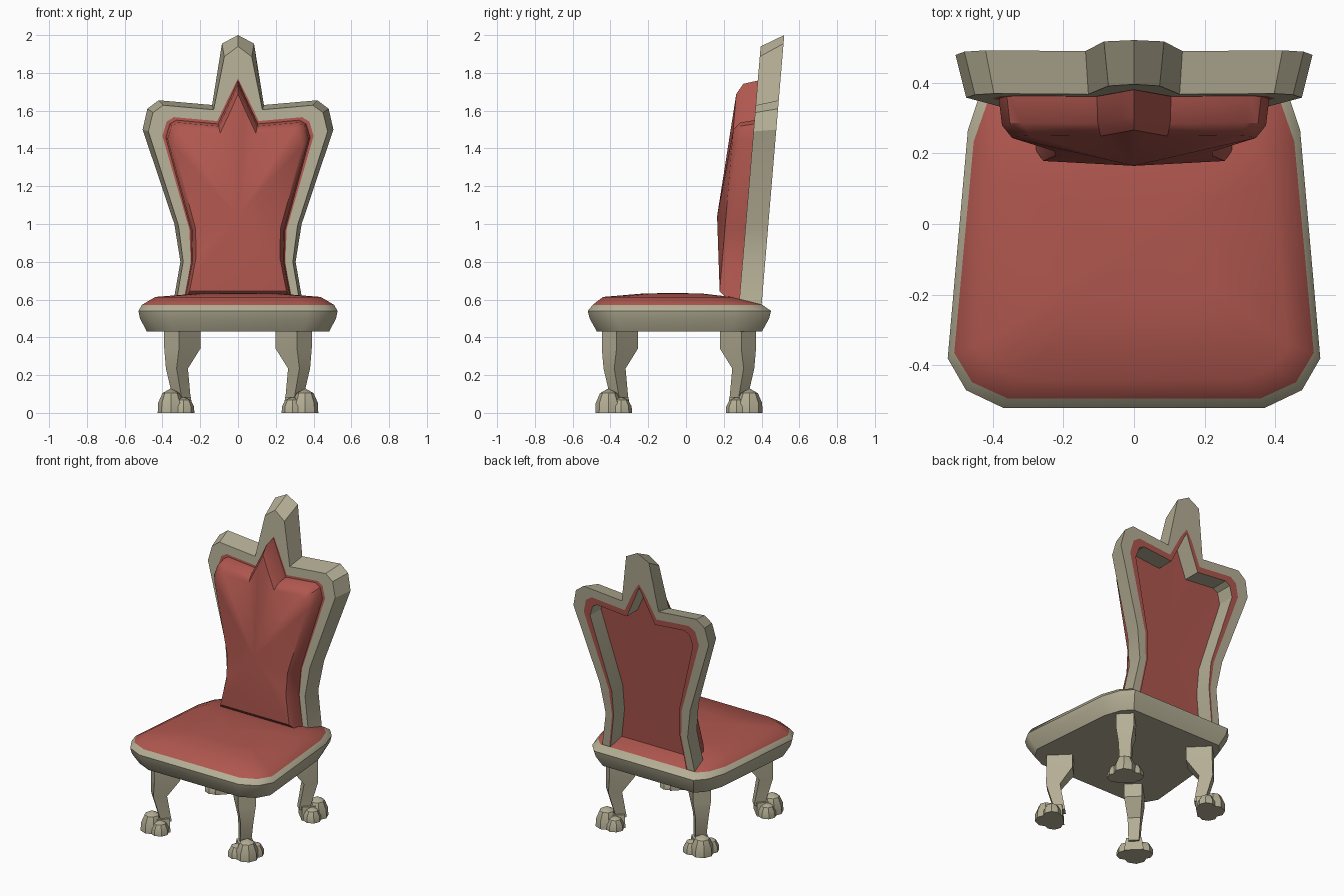
import bpy, bmesh, math
from mathutils import Vector

cube = bpy.data.objects.get("Cube")
if cube:
    bpy.data.objects.remove(cube)


def material(name, rgb):
    m = bpy.data.materials.new(name)
    m.use_nodes = True
    m.diffuse_color = (*rgb, 1)
    m.node_tree.nodes["Principled BSDF"].inputs["Base Color"].default_value = (*rgb, 1)
    return m


WOOD = material("pale wood", (0.46, 0.425, 0.30))
RED = material("red fabric", (0.43, 0.095, 0.077))


def add_loft(bm, rings, rule=lambda i, j: 0):
    """Skin closed rings; a one-point ring closes as a fan, other ends are capped."""
    loops = [[bm.verts.new(p) for p in r] for r in rings]
    for i, (a, b) in enumerate(zip(loops, loops[1:])):
        n = max(len(a), len(b))
        for j in range(n):
            k = (j + 1) % n
            if len(b) == 1:
                quad = (a[j], a[k], b[0])
            elif len(a) == 1:
                quad = (a[0], b[k], b[j])
            else:
                quad = (a[j], a[k], b[k], b[j])
            bm.faces.new(quad).material_index = rule(i, j)
    for i, end in ((0, loops[0]), (len(loops) - 2, loops[-1])):
        if len(end) > 2:
            bm.faces.new(end).material_index = rule(i, 0)


def finish(bm, name, mats, angle=30):
    bmesh.ops.recalc_face_normals(bm, faces=bm.faces)
    me = bpy.data.meshes.new(name)
    bm.to_mesh(me)
    bm.free()
    for m in mats:
        me.materials.append(m)
    ob = bpy.data.objects.new(name, me)
    bpy.context.collection.objects.link(ob)
    bpy.ops.object.select_all(action='DESELECT')
    ob.select_set(True)
    bpy.context.view_layer.objects.active = ob
    bpy.ops.object.shade_smooth_by_angle(angle=math.radians(angle))
    return ob


def mirrored(half):
    """Right half from the centre line outward, continued on the other side."""
    return half + [(-x, z) for x, z in reversed(half) if x > 0]


# Seat: one outline scaled through several heights, upholstered above the rim
seat_half = [(0.37, -0.485), (0.475, -0.435), (0.527, -0.345), (0.47, 0.30),
             (0.43, 0.42), (0.37, 0.485)]
seat_outline = mirrored(seat_half)
# height, x scale, y scale, y centre
seat_levels = [(0.43, 0.915, 0.9, -0.035), (0.50, 0.985, 0.98, -0.035),
               (0.54, 1, 1, -0.035), (0.572, 0.965, 0.925, -0.045),
               (0.614, 0.83, 0.70, -0.10), (0.632, 0.4, 0.32, -0.07)]
bm = bmesh.new()
rings = [[(x * sx, y * sy + cy, z) for x, y in seat_outline]
         for z, sx, sy, cy in seat_levels]
add_loft(bm, rings + [[(0, -0.07, 0.635)]], lambda i, j: int(i > 2))
finish(bm, "seat", (WOOD, RED), 35)

# Backrest frame: a section swept around the crown-shaped outline
outer = [(0, 2.0), (0.085, 1.955), (0.137, 1.63), (0.42, 1.655), (0.48, 1.61),
         (0.505, 1.50), (0.337, 1.0), (0.305, 0.80), (0.347, 0.56)]
inner = [(0, 1.76), (0.035, 1.68), (0.105, 1.53), (0.325, 1.55), (0.36, 1.53),
         (0.383, 1.46), (0.25, 0.97), (0.246, 0.80), (0.285, 0.56)]
trim = [0.1, 0.15, 0.4, 0.4, 0.4, 0.38, 0.25, 0.2, 0.15]


def back_y(z):
    return 0.40 + 0.084 * (z - 0.57)


def section(o, i, w):
    o, i = Vector(o), Vector(i)
    front = o.lerp(i, 0.25)
    pts = [(o, 0), (i.lerp(o, w), 0), (i, 0),
           (i, 0.12), (i.lerp(front, w * 0.5), 0.12), (front, 0.12)]
    return [Vector((p.x, back_y(p.y) - d, p.y)) for p, d in pts]


right = [section(*t) for t in zip(outer, inner, trim)]
left = [[Vector((-p.x, p.y, p.z)) for p in r] for r in right[1:]]
bm = bmesh.new()
add_loft(bm, right[::-1] + left, lambda i, j: int(j in (1, 3)))
finish(bm, "back_frame", (WOOD, RED))

# Back cushion: the opening's shape, bulging to a point at the front
pad = mirrored(inner[:-1] + [(0.285, 0.60)])
MID = 1.04


def pad_ring(scale, depth):
    pts = [(x * scale, MID + (z - MID) * scale) for x, z in pad]
    return [(x, back_y(z) - 0.12 - depth, z) for x, z in pts]


bm = bmesh.new()
add_loft(bm, [[(0, back_y(MID) - 0.12, MID)], pad_ring(1, -0.004),
              pad_ring(0.975, 0.075), pad_ring(0.9, 0.108),
              [(0, back_y(MID) - 0.275, MID)]])
finish(bm, "back_cushion", (RED,), 40)

# Legs: bent, tapering and turned to the corners, each on a three-toed foot
# height, outward shift, depth, width
leg_levels = [(0.45, 0, 0.16, 0.11), (0.34, 0, 0.16, 0.11),
              (0.235, 0.04, 0.085, 0.08), (0.06, 0.0, 0.065, 0.065)]
# outward, sideways, radius, height
toes = [(0.085, 0, 0.07, 0.13), (0.045, 0.055, 0.057, 0.085),
        (0.045, -0.055, 0.057, 0.085)]
dome = [(1, 0), (0.97, 0.4), (0.65, 0.8)]


def build_leg(name, cx, cy, sx, sy):
    def place(u, v, z):
        r = math.sqrt(0.5)
        return (cx + sx * r * (u - v), cy + sy * r * (u + v), z)

    bm = bmesh.new()
    add_loft(bm, [[place(s + a * d / 2, b * w / 2, z)
                   for a, b in ((-1, -1), (1, -1), (1, 1), (-1, 1))]
                  for z, s, d, w in leg_levels])
    finish(bm, name + "_leg", (WOOD,))

    bm = bmesh.new()
    for u, v, rad, h in toes:
        rings = [[place(u + rad * k * math.cos(t * math.tau / 8),
                        v + rad * k * math.sin(t * math.tau / 8), h * f)
                  for t in range(8)] for k, f in dome]
        add_loft(bm, rings + [[place(u, v, h)]])
    # heel block joining the toes under the ankle
    add_loft(bm, [[place(a * k, b * k, z) for a, b in
                   ((-0.02, -0.06), (0.09, -0.06), (0.09, 0.06), (-0.02, 0.06))]
                  for k, z in ((1, 0), (0.8, 0.085))])
    finish(bm, name + "_foot", (WOOD,))


for sx, side in ((1, "left"), (-1, "right")):
    build_leg("front_" + side, sx * 0.295, -0.35, sx, -1)
    build_leg("back_" + side, sx * 0.295, 0.275, sx, 1)
